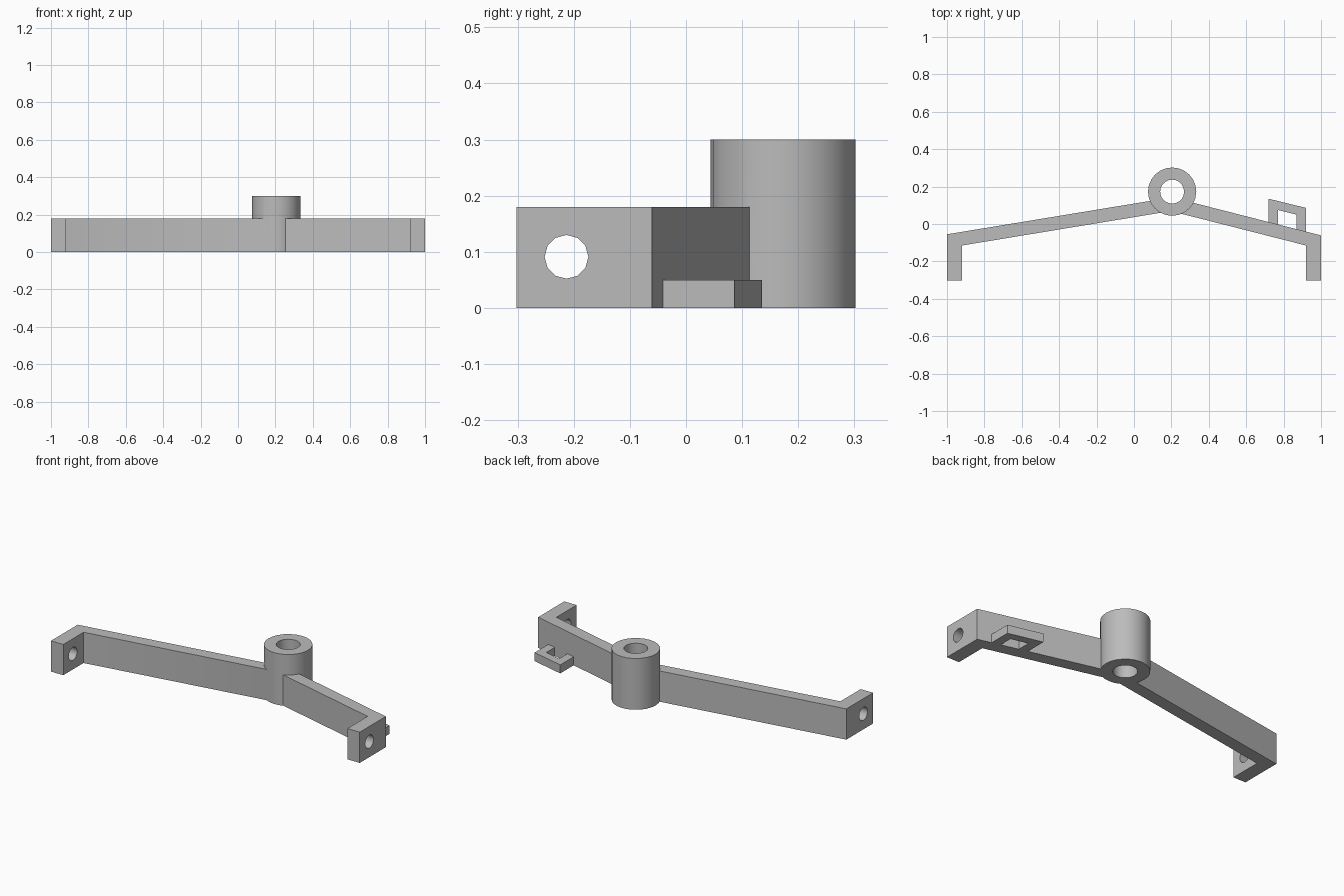
import bpy, bmesh, math
from mathutils import Matrix

cube = bpy.data.objects.get("Cube")
if cube:
    bpy.data.objects.remove(cube, do_unlink=True)

grey = bpy.data.materials.new("light_grey")
grey.use_nodes = True
grey.diffuse_color = (0.5, 0.5, 0.5, 1)
grey.node_tree.nodes["Principled BSDF"].inputs["Base Color"].default_value = (0.5, 0.5, 0.5, 1)


def finish(name, bm):
    bmesh.ops.recalc_face_normals(bm, faces=bm.faces)
    mesh = bpy.data.meshes.new(name)
    bm.to_mesh(mesh)
    bm.free()
    mesh.materials.append(grey)
    obj = bpy.data.objects.new(name, mesh)
    bpy.context.collection.objects.link(obj)
    return obj


def plate(name, outline, height):
    """Extrude a plan outline upward from the ground."""
    bm = bmesh.new()
    face = bm.faces.new([bm.verts.new((x, y, 0)) for x, y in outline])
    new = bmesh.ops.extrude_face_region(bm, geom=[face])["geom"]
    bmesh.ops.translate(bm, vec=(0, 0, height),
                        verts=[v for v in new if isinstance(v, bmesh.types.BMVert)])
    return finish(name, bm)


def cylinder(name, centre, radius, depth, sides, axis="Z"):
    bm = bmesh.new()
    turn = Matrix.Rotation(math.pi / 2, 4, "Y") if axis == "X" else Matrix()
    bmesh.ops.create_cone(bm, cap_ends=True, segments=sides, radius1=radius,
                          radius2=radius, depth=depth,
                          matrix=Matrix.Translation(centre) @ turn)
    return finish(name, bm)


def combine(target, other, operation):
    bpy.context.view_layer.objects.active = target
    mod = target.modifiers.new("combine", "BOOLEAN")
    mod.operation, mod.solver, mod.object = operation, "EXACT", other
    bpy.ops.object.modifier_apply(modifier=mod.name)
    bpy.data.objects.remove(other, do_unlink=True)


HUB = (0.204, 0.173)
BAR = 0.18

# Hub and the two arms, each arm ending in a forward mounting tab
bracket = cylinder("bracket", (*HUB, 0.15), 0.129, 0.3, 24)
long_arm = plate("long_arm", [(-1, -0.302), (-0.92, -0.302), (-0.92, -0.115),
                              (0.16, 0.063), (0.115, 0.128), (-1, -0.055)], BAR)
short_arm = plate("short_arm", [(1, -0.302), (0.92, -0.302), (0.92, -0.115),
                                (0.24, 0.058), (0.295, 0.119), (1, -0.061)], BAR)
# Low loop behind the short arm
loop = plate("cable_loop", [(0.72, 0), (0.72, 0.135), (0.92, 0.086), (0.92, -0.05),
                            (0.87, -0.04), (0.87, 0.05), (0.77, 0.075), (0.77, -0.01)], 0.05)
for part in (long_arm, short_arm, loop):
    combine(bracket, part, "UNION")

# Hub bore and tab screw holes
combine(bracket, cylinder("bore", (*HUB, 0.15), 0.064, 0.5, 20), "DIFFERENCE")
for side in (-1, 1):
    hole = cylinder("screw_hole", (side * 0.96, -0.213, 0.091), 0.039, 0.2, 12, "X")
    combine(bracket, hole, "DIFFERENCE")

bpy.ops.object.select_all(action="DESELECT")
bracket.select_set(True)
bpy.context.view_layer.objects.active = bracket
bpy.ops.object.shade_smooth_by_angle(angle=math.radians(35))
